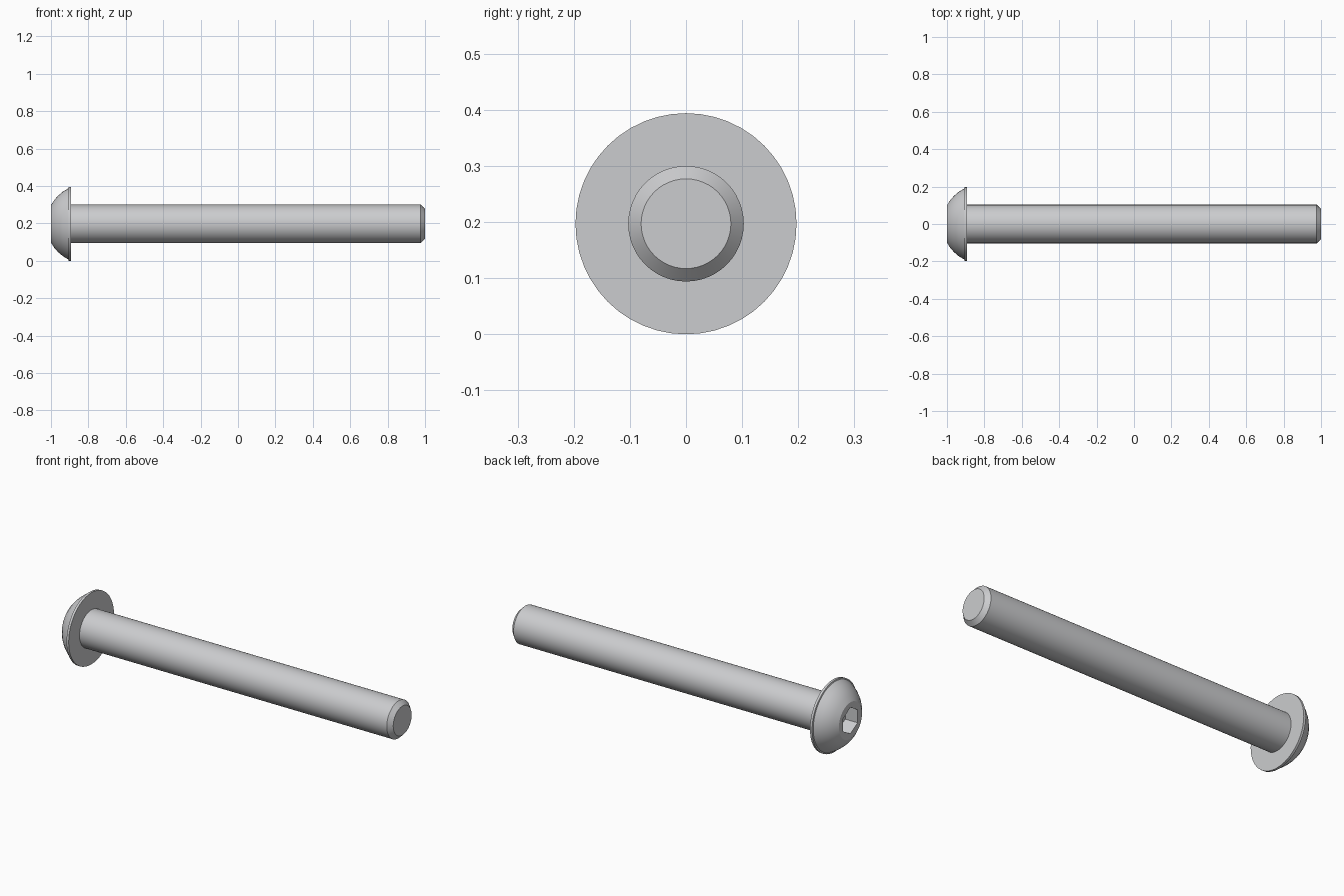
import bpy, bmesh, math

if "Cube" in bpy.data.objects:
    bpy.data.objects.remove(bpy.data.objects["Cube"])

AXIS_Z = 0.197
SEGMENTS = 48

steel = bpy.data.materials.new("light_steel")
steel.diffuse_color = (0.60, 0.605, 0.62, 1)
steel.use_nodes = True
steel.node_tree.nodes["Principled BSDF"].inputs["Base Color"].default_value = steel.diffuse_color


def lathe(name, profile, segments=SEGMENTS, offset=0.0):
    """Closed solid turned around the x axis from (x, radius) points."""
    bm = bmesh.new()
    rings = []
    for x, r in profile:
        ring = []
        for i in range(segments):
            a = 2 * math.pi * i / segments + offset
            ring.append(bm.verts.new((x, r * math.cos(a), r * math.sin(a))))
        rings.append(ring)
    for a, b in zip(rings, rings[1:]):
        for i in range(segments):
            j = (i + 1) % segments
            bm.faces.new((a[i], a[j], b[j], b[i]))
    bm.faces.new(rings[0])
    bm.faces.new(rings[-1])
    bmesh.ops.recalc_face_normals(bm, faces=bm.faces)
    mesh = bpy.data.meshes.new(name)
    bm.to_mesh(mesh)
    bm.free()
    mesh.materials.append(steel)
    obj = bpy.data.objects.new(name, mesh)
    obj.location.z = AXIS_Z
    bpy.context.collection.objects.link(obj)
    return obj


def smooth(obj):
    bpy.ops.object.select_all(action='DESELECT')
    obj.select_set(True)
    bpy.context.view_layer.objects.active = obj
    bpy.ops.object.shade_smooth_by_angle(angle=math.radians(25))


# Domed button head with a thin straight rim
head = lathe("button_head", [(-1.0, 0.10), (-0.983, 0.127), (-0.962, 0.151),
                             (-0.937, 0.172), (-0.907, 0.19),
                             (-0.905, 0.197), (-0.892, 0.197)])

# Hexagonal drive socket, points up and down
cutter = lathe("socket_cutter", [(-1.05, 0.072), (-0.925, 0.072)], 6, math.pi / 6)
cut = head.modifiers.new("socket", 'BOOLEAN')
cut.operation = 'DIFFERENCE'
cut.solver = 'EXACT'
cut.object = cutter
bpy.context.view_layer.objects.active = head
bpy.ops.object.modifier_apply(modifier=cut.name)
bpy.data.objects.remove(cutter)
smooth(head)

# Plain shank with a chamfered tip
shank = lathe("shank", [(-0.90, 0.103), (0.977, 0.103), (1.0, 0.08)])
smooth(shank)
